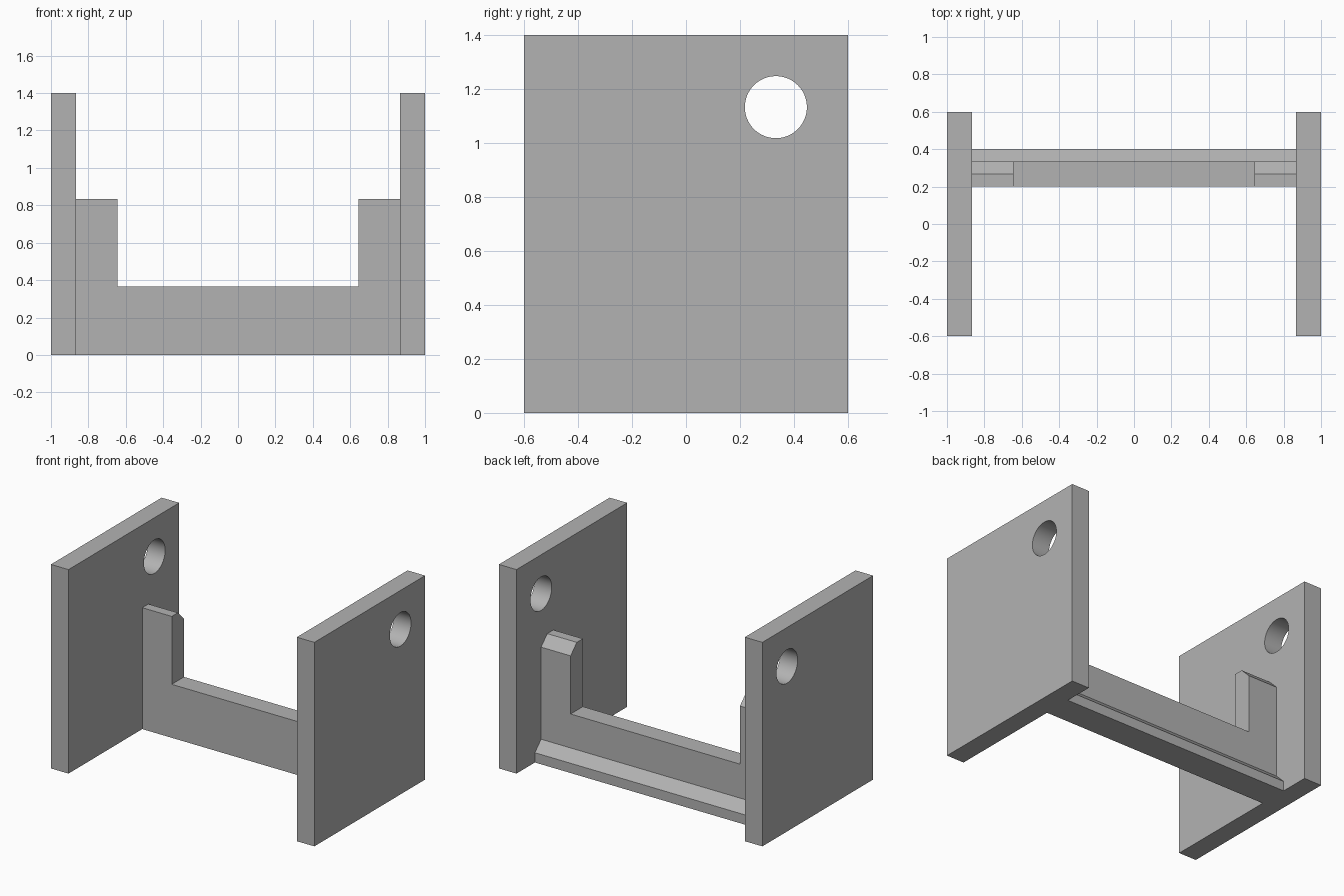
import bpy
import bmesh
from mathutils import Matrix, Vector

if "Cube" in bpy.data.objects:
    bpy.data.objects.remove(bpy.data.objects["Cube"], do_unlink=True)

# Main dimensions
PLATE_OUT, PLATE_IN, POST_IN = 1.0, 0.867, 0.643
DEPTH, HEIGHT = 0.6, 1.4
FRONT, BACK, STEP = 0.2, 0.333, 0.067

grey = bpy.data.materials.new("plain grey")
grey.use_nodes = True
GREY = (0.45, 0.45, 0.45, 1)
grey.diffuse_color = GREY
grey.node_tree.nodes["Principled BSDF"].inputs["Base Color"].default_value = GREY


def add_object(name, bm):
    bmesh.ops.recalc_face_normals(bm, faces=bm.faces)
    mesh = bpy.data.meshes.new(name)
    bm.to_mesh(mesh)
    bm.free()
    mesh.materials.append(grey)
    obj = bpy.data.objects.new(name, mesh)
    bpy.context.collection.objects.link(obj)
    return obj


def extrude_x(name, profile, x0, x1):
    """Extrude a (y, z) profile from x0 to x1."""
    bm = bmesh.new()
    face = bm.faces.new([bm.verts.new((x0, y, z)) for y, z in profile])
    grown = bmesh.ops.extrude_face_region(bm, geom=[face])["geom"]
    moved = [v for v in grown if isinstance(v, bmesh.types.BMVert)]
    bmesh.ops.translate(bm, verts=moved, vec=Vector((x1 - x0, 0, 0)))
    return add_object(name, bm)


# Cutter for the round holes through both plates
bm = bmesh.new()
bmesh.ops.create_cone(
    bm, cap_ends=True, segments=64, radius1=0.115, radius2=0.115, depth=3,
    matrix=Matrix.Translation((0, BACK, 1.133)) @ Matrix.Rotation(1.5707963, 4, "Y"))
cutter = add_object("hole_cutter", bm)
cutter.hide_render = True

plate = [(-DEPTH, 0), (DEPTH, 0), (DEPTH, HEIGHT), (-DEPTH, HEIGHT)]
post = [(FRONT, 0.367), (BACK, 0.367), (BACK, 0.833 - STEP),
        (BACK - STEP, 0.833), (FRONT, 0.833)]

for side, s in (("left", 1), ("right", -1)):
    # Side plate with its hole
    obj = extrude_x(side + "_side_plate", plate, s * PLATE_IN, s * PLATE_OUT)
    cut = obj.modifiers.new("hole", "BOOLEAN")
    cut.operation = "DIFFERENCE"
    cut.solver = "EXACT"
    cut.object = cutter
    bpy.ops.object.select_all(action="DESELECT")
    obj.select_set(True)
    bpy.context.view_layer.objects.active = obj
    bpy.ops.object.modifier_apply(modifier=cut.name)
    bpy.ops.object.shade_smooth_by_angle()
    # Upright post with a bevelled rear top edge
    extrude_x(side + "_post", post, s * POST_IN, s * PLATE_IN)

bpy.data.objects.remove(cutter, do_unlink=True)

# Cross bar with a sloped foot along the back
bar = [(FRONT, 0), (BACK + STEP, 0), (BACK + STEP, STEP),
       (BACK, 2 * STEP), (BACK, 0.367), (FRONT, 0.367)]
extrude_x("cross_bar", bar, -PLATE_IN, PLATE_IN)
